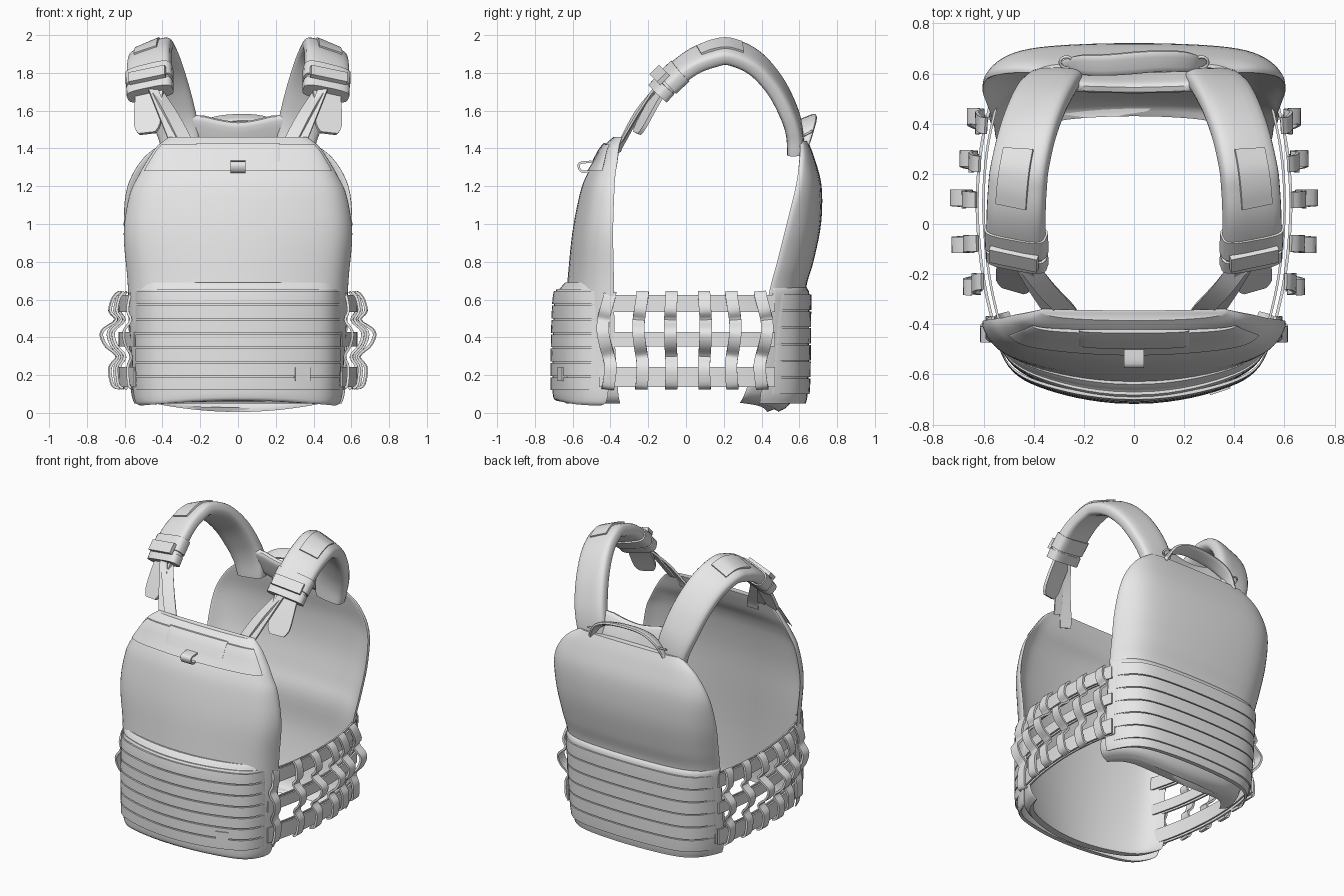
import bpy, bmesh, math
from mathutils import Vector

cube = bpy.data.objects.get("Cube")
if cube:
    bpy.data.objects.remove(cube, do_unlink=True)

fabric = bpy.data.materials.new("grey_fabric")
fabric.use_nodes = True
GREY = (0.8, 0.8, 0.8, 1)
fabric.diffuse_color = GREY
fabric.node_tree.nodes["Principled BSDF"].inputs["Base Color"].default_value = GREY


def finish(obj, angle=40):
    obj.data.materials.append(fabric)
    bpy.ops.object.select_all(action='DESELECT')
    obj.select_set(True)
    bpy.context.view_layer.objects.active = obj
    bpy.ops.object.shade_smooth_by_angle(angle=math.radians(angle))


def loft(name, rings):
    """Closed skin through equal-sized rings, capped at both ends."""
    bm = bmesh.new()
    loops = [[bm.verts.new(p) for p in ring] for ring in rings]
    n = len(loops[0])
    for a, b in zip(loops, loops[1:]):
        for i in range(n):
            j = (i + 1) % n
            bm.faces.new((a[i], a[j], b[j], b[i]))
    bm.faces.new(loops[0])
    bm.faces.new(loops[-1])
    bmesh.ops.recalc_face_normals(bm, faces=bm.faces)
    mesh = bpy.data.meshes.new(name)
    bm.to_mesh(mesh)
    bm.free()
    obj = bpy.data.objects.new(name, mesh)
    bpy.context.collection.objects.link(obj)
    finish(obj)


def spow(v, e):
    return math.copysign(abs(v) ** e, v)


def smooth(points, steps):
    """Catmull-Rom resampling of tuples of any length."""
    pts = [Vector(p) for p in points]
    out = []
    for i in range(len(pts) - 1):
        p0, p1, p2, p3 = pts[max(i - 1, 0)], pts[i], pts[i + 1], pts[min(i + 2, len(pts) - 1)]
        for k in range(steps):
            t = k / steps
            out.append(p1 + (p2 - p0) * (t / 2) + (p0 * 2 - p1 * 5 + p2 * 4 - p3) * (t * t / 2)
                       + (p1 * 3 - p0 - p2 * 3 + p3) * (t ** 3 / 2))
    return out + [pts[-1]]


# How a panel bows from its centre (0) to its edge (1)
def front_bow(u):
    return .58 * u ** 2 + .42 * u ** 14


def back_bow(u):
    return .25 * u ** 2 + .75 * u ** 8


# Panel rows hold: height, half width, centre y, edge y, thickness
def panel(name, rows, bow, lift=0, n=72):
    rings = []
    for z, hw, yc, ye, th in rows:
        ring = []
        for i in range(n):
            a = 2 * math.pi * i / n
            u = spow(math.cos(a), 0.8)
            y = yc + (ye - yc) * bow(u) + th / 2 * spow(math.sin(a), 0.5)
            ring.append((hw * u, y, z + lift * u * u * max(0, 1 - z / .2)))
        rings.append(ring)
    loft(name, rings)


def row_at(rows, z):
    for a, b in zip(rows, rows[1:]):
        if z <= b[0]:
            return a.lerp(b, (z - a[0]) / (b[0] - a[0]))
    return rows[-1]


def overlay(name, rows, z0, z1, side, bow, width=None, count=3, gap=.003, thick=.014):
    """Thin plate lying on the outside of a panel, between two heights."""
    out = []
    for i in range(count):
        z = z0 + (z1 - z0) * i / (count - 1)
        _, hw, yc, ye, th = row_at(rows, z)
        w = width or hw * 0.97
        shift = side * (th / 2 + gap)
        out.append((z, w, yc + shift, yc + (ye - yc) * bow(w / hw) + shift, thick))
    panel(name, out, bow)


def sweep(name, path, side, width, thick, steps=5, n=4, scales=None):
    """Strap or pad along a path; side gives the width direction."""
    pts = smooth(path, steps)
    rings = []
    for i, p in enumerate(pts):
        t = (pts[min(i + 1, len(pts) - 1)] - pts[max(i - 1, 0)]).normalized()
        s = Vector(side)
        s = (s - t * s.dot(t)).normalized()
        nrm = s.cross(t)
        k = 1
        if scales:
            g = i / (len(pts) - 1) * (len(scales) - 1)
            j = min(int(g), len(scales) - 2)
            k = scales[j] + (scales[j + 1] - scales[j]) * (g - j)
        ring = []
        for m in range(n):
            a = 2 * math.pi * (m + 0.5) / n
            e = 0.01 if n == 4 else 0.55
            ring.append(p + s * spow(math.cos(a), e) * width * k / 2 + nrm * spow(math.sin(a), e) * thick / 2)
        rings.append(ring)
    loft(name, rings)


# Front and back bags
front = smooth([(.05, .50, -.61, -.35, .05), (.12, .545, -.62, -.365, .07), (.4, .57, -.612, -.385, .085),
                (.7, .585, -.585, -.39, .085), (.95, .605, -.56, -.395, .085), (1.15, .575, -.522, -.39, .085),
                (1.25, .53, -.488, -.385, .085), (1.33, .485, -.44, -.375, .085), (1.41, .43, -.40, -.365, .075),
                (1.46, .365, -.365, -.345, .04)], 5)
back = smooth([(.005, .46, .46, .29, .06), (.08, .54, .53, .32, .07), (.4, .56, .595, .40, .07),
               (.65, .575, .60, .45, .07), (.8, .59, .64, .49, .07), (1.0, .605, .68, .54, .07),
               (1.2, .585, .683, .59, .07), (1.35, .50, .65, .61, .06), (1.44, .38, .625, .61, .04)], 5)
panel("front_bag", front, front_bow)
panel("back_bag", back, back_bow, .05)
overlay("front_upper_flap", front, 1.28, 1.42, -1, front_bow, count=6)
overlay("front_label_patch", front, 1.33, 1.43, -1, front_bow, .22, 5, .009)
sweep("front_clip", [(0, -.51, 1.28), (0, -.555, 1.28), (0, -.565, 1.32), (0, -.50, 1.33)], (1, 0, 0), .08, .012)

# Lower flaps with rows of webbing
front_flap = smooth([(.065, .52, -.675, -.45, .03), (.14, .555, -.69, -.41, .035),
                     (.6, .56, -.68, -.41, .035), (.66, .555, -.65, -.42, .03), (.69, .54, -.63, -.43, .02)], 6)
back_flap = smooth([(.05, .55, .62, .39, .03), (.15, .57, .633, .40, .03), (.52, .58, .638, .44, .03),
                    (.63, .58, .638, .46, .03), (.665, .575, .628, .46, .02)], 6)
panel("front_flap", front_flap, front_bow, -.04)
panel("back_flap", back_flap, back_bow)
for i in range(7):
    z = .12 + i * .076
    overlay(f"front_webbing_{i}", front_flap, z, z + .068, -1, front_bow)
for i in range(6):
    z = .1 + i * .089
    overlay(f"back_webbing_{i}", back_flap, z, z + .082, 1, back_bow)
sweep("front_flap_tab", [(.34, -.655, .17), (.34, -.655, .24)], (1, .33, 0), .085, .03)

# Parts repeated on both sides
for sx, label in ((1, "left"), (-1, "right")):
    def flip(pts):
        return [(p[0] * sx, p[1], p[2]) for p in pts]

    # Padded shoulder strap
    pad = [(.465, -.13, 1.71), (.47, -.06, 1.785), (.47, .04, 1.86), (.465, .14, 1.9), (.455, .23, 1.912),
           (.425, .36, 1.855), (.385, .47, 1.735), (.345, .545, 1.59), (.315, .575, 1.48), (.30, .58, 1.37)]
    tilt = (sx, 0, -.42)
    sweep(label + "_shoulder_pad", flip(pad), tilt, .24, .09, 5, 20, [.95, 1, 1, 1, 1, 1, 1, .95, .8])
    sweep(label + "_pad_patch", flip([(.49, .07, 1.918), (.485, .14, 1.945), (.475, .22, 1.956), (.46, .3, 1.935)]),
          tilt, .13, .016)
    sweep(label + "_pad_band", flip([(.467, -.10, 1.745), (.47, -.03, 1.81)]), tilt, .255, .108, 1, 20)
    sweep(label + "_pad_lower_band", flip([(.465, -.15, 1.69), (.467, -.11, 1.735)]), tilt, .25, .10, 1, 20)
    sweep(label + "_pad_buckle", flip([(.48, -.165, 1.765), (.48, -.115, 1.815)]), tilt, .2, .025, 1)

    # Tail flap and adjusting straps down to the front bag
    sweep(label + "_pad_tail", flip([(.465, -.12, 1.73), (.475, -.19, 1.61), (.48, -.26, 1.48)]),
          (sx, .35, 0), .15, .02, 5, 4, [1, 1, 1, 1, 1, .95, .6])
    sweep(label + "_front_strap", flip([(.45, -.13, 1.73), (.36, -.25, 1.59), (.28, -.335, 1.44), (.26, -.36, 1.38)]),
          (sx, 0, .5), .075, .014)
    sweep(label + "_front_strap_end", flip([(.46, -.15, 1.74), (.40, -.25, 1.59), (.34, -.34, 1.44)]),
          (sx, .2, .5), .05, .012)

    # Small ring behind the shoulder
    bpy.ops.mesh.primitive_torus_add(major_radius=.025, minor_radius=.006, major_segments=20, minor_segments=8,
                                     location=(sx * .27, .645, 1.48), rotation=(.5, 0, 0))
    bpy.context.object.name = label + "_back_ring"
    finish(bpy.context.object, 60)

    # Open waist band: three level straps and six woven upright straps
    waist = [(.545, -.46), (.595, -.25), (.62, -.05), (.625, .12), (.61, .3), (.575, .47)]
    for name, z, w in (("top", .58, .09), ("middle", .39, .075), ("bottom", .19, .105)):
        sweep(f"{label}_{name}_waist_strap", flip([(x, y, z) for x, y in waist]), (0, 0, 1), w, .012)
        sweep(f"{label}_{name}_inner_waist_strap", flip([(x - .025, y, z) for x, y in waist]),
              (0, 0, 1), w * .95, .01)
    weave = [(.64, 0), (.61, .025), (.54, .04), (.49, .015), (.43, .075), (.36, .06),
             (.30, .01), (.24, .04), (.15, .03), (.13, 0)]
    for k, (x0, y, amp) in enumerate(((.56, -.42, .6), (.605, -.24, .9), (.625, -.08, 1.25),
                                      (.63, .1, 1.25), (.615, .25, .95), (.59, .41, .9))):
        lean = .05 * y
        sweep(f"{label}_upright_strap_{k}",
              flip([(x0 + d * amp, y + lean * math.cos(z * 14), z) for z, d in weave]),
              (0, 1, 0), .065, .014, 4)

# Collar yoke and carry handle
yoke = [(-.31, .565, 1.54), (-.2, .57, 1.49), (0, .565, 1.455), (.2, .57, 1.49), (.31, .565, 1.54)]
sweep("collar_yoke", yoke, (0, -.35, 1), .18, .05, 6, 16, [.6, 1, 1, 1, .6])
sweep("carry_handle", [(-.28, .63, 1.42), (-.22, .635, 1.50), (-.1, .635, 1.55), (.1, .65, 1.555),
                       (.22, .645, 1.51), (.28, .63, 1.42)], (0, 1, .4), .085, .025, 6, 12, [.5, 1, 1.1, 1, .5])
